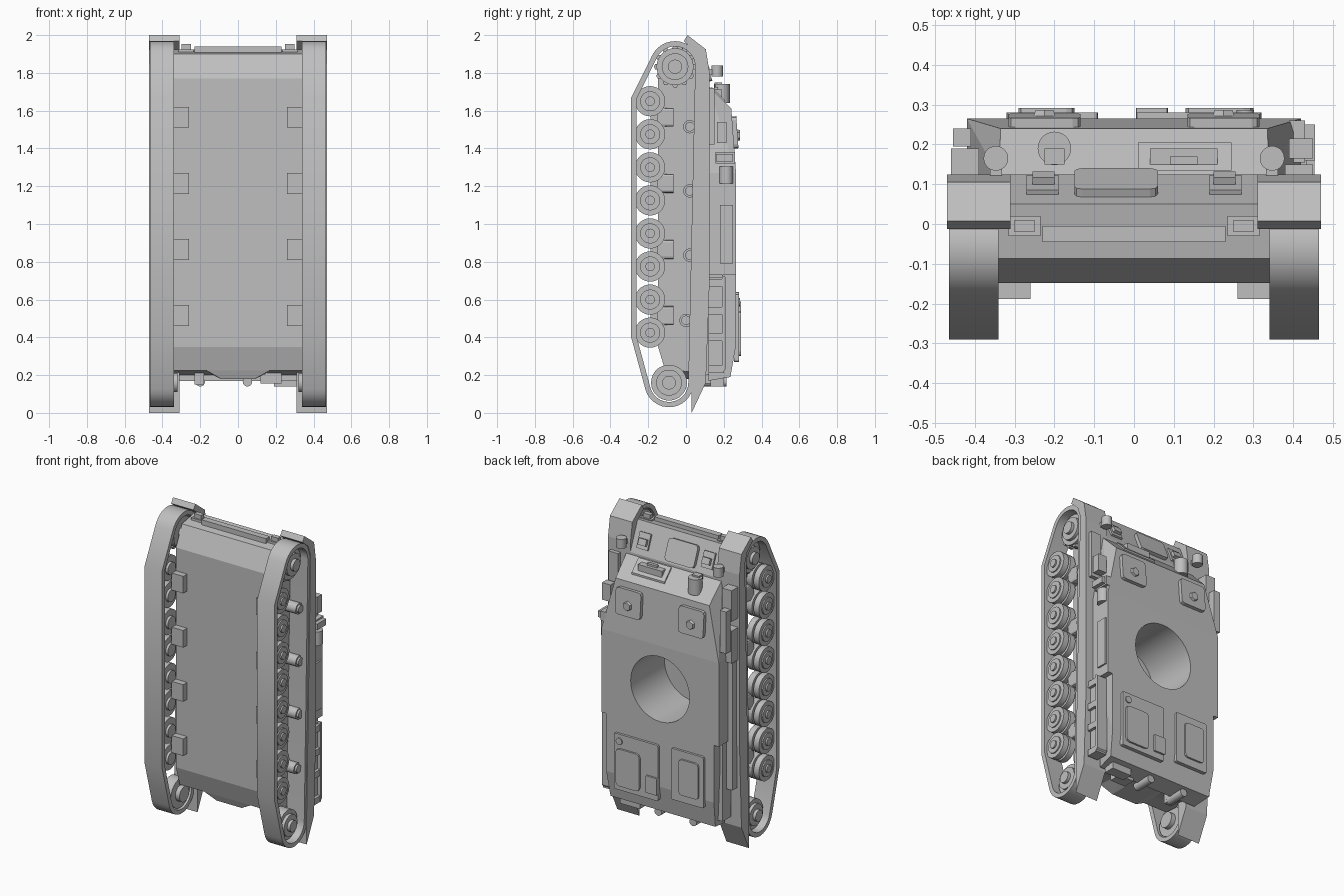
import bpy, bmesh, math
from mathutils import Vector, Matrix

cube = bpy.data.objects.get("Cube")
if cube:
    bpy.data.objects.remove(cube, do_unlink=True)

GREY = (0.52, 0.52, 0.52, 1)
mat = bpy.data.materials.new("plain grey")
mat.use_nodes = True
mat.diffuse_color = GREY
mat.node_tree.nodes["Principled BSDF"].inputs["Base Color"].default_value = GREY


def finish(name, bm, smooth=False):
    bmesh.ops.recalc_face_normals(bm, faces=bm.faces)
    me = bpy.data.meshes.new(name)
    bm.to_mesh(me)
    bm.free()
    ob = bpy.data.objects.new(name, me)
    bpy.context.scene.collection.objects.link(ob)
    me.materials.append(mat)
    if smooth:
        bpy.ops.object.select_all(action='DESELECT')
        ob.select_set(True)
        bpy.context.view_layer.objects.active = ob
        bpy.ops.object.shade_smooth_by_angle(angle=math.radians(35))
    return ob


def box(name, x, y, z, tilt=0, bevel=0):
    """Box from ranges on each axis, tilted about x."""
    bm = bmesh.new()
    size = [b - a for a, b in (x, y, z)]
    mid = Vector([(a + b) / 2 for a, b in (x, y, z)])
    bmesh.ops.create_cube(bm, size=1, matrix=Matrix.Diagonal((*size, 1)))
    if bevel:
        edges = [e for e in bm.edges if abs(e.verts[0].co.y - e.verts[1].co.y) > 1e-4]
        bmesh.ops.bevel(bm, geom=edges, offset=bevel, segments=2, affect='EDGES', profile=0.5)
    bm.transform(Matrix.Translation(mid) @ Matrix.Rotation(math.radians(tilt), 4, 'X'))
    return finish(name, bm)


def cyl(name, c, r, length, axis, r2=None, seg=28):
    bm = bmesh.new()
    bmesh.ops.create_cone(bm, cap_ends=True, segments=seg, radius1=r,
                          radius2=r if r2 is None else r2, depth=length)
    q = Vector((0, 0, 1)).rotation_difference(Vector(axis)).to_matrix().to_4x4()
    bm.transform(Matrix.Translation(c) @ q)
    return finish(name, bm, True)


def prism(name, pts, x0, x1, hole=None, smooth=False):
    """Extrude a side profile along x, optionally as a ring."""
    bm = bmesh.new()
    outer = [bm.verts.new((x0, y, z)) for y, z in pts]
    if hole:
        inner = [bm.verts.new((x0, y, z)) for y, z in hole]
        n = len(pts)
        faces = [bm.faces.new((outer[i], outer[(i + 1) % n], inner[(i + 1) % n], inner[i]))
                 for i in range(n)]
    else:
        faces = [bm.faces.new(outer)]
    ext = bmesh.ops.extrude_face_region(bm, geom=faces)["geom"]
    bmesh.ops.translate(bm, vec=(x1 - x0, 0, 0),
                        verts=[v for v in ext if isinstance(v, bmesh.types.BMVert)])
    return finish(name, bm, smooth)


def shell(name, pts):
    """Convex block from points mirrored across x."""
    bm = bmesh.new()
    for x, y, z in pts:
        for s in (-1, 1):
            bm.verts.new((s * x, y, z))
    bmesh.ops.convex_hull(bm, input=bm.verts)
    bmesh.ops.dissolve_limit(bm, angle_limit=0.01, verts=bm.verts, edges=bm.edges)
    return finish(name, bm)


def arc(y, z, r, a0, a1, n=14):
    angles = [math.radians(a0 + (a1 - a0) * i / n) for i in range(n + 1)]
    return [(y + r * math.cos(a), z + r * math.sin(a)) for a in angles]


def belt(t):
    return (arc(-0.058, 1.833, 0.135 - t, 0, 155) + [(-0.29 + t, 1.67 - t * 0.3), (-0.29 + t, 0.4 + t * 0.2)]
            + arc(-0.09, 0.16, 0.13 - t, 195, 360))


# Lower hull and superstructure, both opened by the turret ring
lower = prism("lower_hull", [(-0.148, 0.35), (-0.148, 1.77), (-0.087, 1.9), (0.05, 1.925),
                             (0.125, 1.74), (0.125, 0.2), (0, 0.22), (-0.11, 0.225)], -0.34, 0.34)
upper = shell("superstructure", [(0.335, 0.24, 1.61), (0.42, 0.265, 1.27), (0.42, 0.265, 0.73),
                                 (0.34, 0.12, 1.73), (0.42, 0.12, 1.27), (0.42, 0.12, 0.73)])
rear = shell("engine_deck", [(0.385, 0.265, 0.74), (0.385, 0.12, 0.74), (0.385, 0.265, 0.36),
                             (0.375, 0.235, 0.19), (0.36, 0.12, 0.17)])
cutter = cyl("ring_cutter", (0, 0.12, 0.99), 0.21, 0.4, (0, 1, 0), seg=48)
cutter.hide_render = True
cutter.hide_viewport = True
for ob in (lower, upper):
    mod = ob.modifiers.new("ring", 'BOOLEAN')
    mod.object = cutter
    mod.solver = 'EXACT'
shell("rear_tail", [(0.17, -0.108, 0.226), (0.09, -0.09, 0.18), (0.17, 0.12, 0.22), (0.09, 0.12, 0.18)])

# Nose and glacis fittings
box("nose_strip", (-0.23, 0.23), (-0.045, -0.005), (1.88, 1.94))
box("glacis_hatch", (-0.15, 0.06), (0.09, 0.115), (1.75, 1.89), 22, 0.02)
prism("front_visor", [(0.135, 1.727), (0.205, 1.657), (0.205, 1.64), (0.135, 1.64)], 0.01, 0.245)
box("visor_slot", (0.04, 0.21), (0.15, 0.19), (1.66, 1.712))
box("visor_block", (0.09, 0.16), (0.15, 0.17), (1.7, 1.725))
cyl("gun_mount", (-0.2, 0.19, 1.69), 0.042, 0.1, (0, 0, 1))
box("gun_sight", (-0.225, -0.175), (0.15, 0.19), (1.72, 1.75))

# Roof and engine hatches
cyl("deck_cap", (0.28, 0.277, 0.585), 0.022, 0.02, (0, 1, 0))
for name, x, z, top, b in (("left_deck_panel", (0.005, 0.32), (0.27, 0.63), 0.28, 0.01),
                           ("left_engine_hatch", (0.13, 0.3), (0.3, 0.54), 0.292, 0.025),
                           ("small_deck_hatch", (0.005, 0.085), (0.31, 0.42), 0.292, 0.005),
                           ("right_deck_panel", (-0.32, -0.09), (0.31, 0.64), 0.28, 0.01),
                           ("right_engine_hatch", (-0.29, -0.15), (0.36, 0.59), 0.292, 0.02)):
    box(name, x, (0.255, top), z, 0, b)

# Rear fittings
for x in (0.05, -0.2):
    cyl("rear_pipe", (x, 0.15, 0.165), 0.025, 0.13, (0, 1, 0))
box("rear_left_box", (0.12, 0.23), (0.06, 0.14), (0.155, 0.22))
box("rear_right_box", (-0.23, -0.18), (0.06, 0.14), (0.15, 0.22))
box("rear_locker", (0.19, 0.33), (0.13, 0.2), (0.14, 0.2))

# Left side launcher and stowage
box("launcher_board", (0.38, 0.45), (0.125, 0.15), (1.42, 1.72))
box("launcher_block", (0.39, 0.45), (0.165, 0.215), (1.43, 1.54))
box("launcher_bracket", (0.39, 0.43), (0.155, 0.26), (1.32, 1.38))
box("launcher_plate", (0.43, 0.455), (0.16, 0.25), (1.33, 1.37))
cyl("launcher_pot", (0.415, 0.213, 1.26), 0.036, 0.09, (0, 0, 1))
box("side_panel", (0.415, 0.43), (0.18, 0.25), (0.79, 1.1))
box("left_bin_core", (0.38, 0.435), (0.12, 0.2), (0.22, 0.72))
prism("left_bin_lid", [(0.19, 0.73), (0.208, 0.72), (0.208, 0.23), (0.19, 0.21)], 0.38, 0.455)
for z in (0.23, 0.4, 0.54, 0.69):
    box("left_bin_rib", (0.38, 0.454), (0.12, 0.2), (z - 0.02, z + 0.02))

# Right side tool boxes
box("tool_box_front", (-0.46, -0.39), (0.12, 0.19), (1.52, 1.72))
box("tool_box_rear", (-0.46, -0.39), (0.12, 0.19), (1.25, 1.46))
box("tool_handle", (-0.455, -0.41), (0.195, 0.24), (1.33, 1.6))
box("tool_rail", (-0.45, -0.41), (0.12, 0.17), (0.42, 1.24))
box("right_long_bin", (-0.405, -0.37), (0.12, 0.205), (0.22, 0.73))

fender = [(0.008, 2), (0.105, 1.925), (0.125, 1.8), (0.125, 0.7), (0.105, 0.16), (0.03, 0),
          (0.03, 0.2), (0.07, 1.85), (0.045, 1.92), (-0.012, 1.968)]

for s, side in ((1, "left"), (-1, "right")):
    def at(a, b):
        return tuple(sorted((s * a, s * b)))

    # Tracks and fenders
    prism(side + "_track", belt(0), *at(0.34, 0.465), hole=belt(0.028), smooth=True)
    prism(side + "_fender", fender, *at(0.31, 0.47))

    # Sprocket and idler
    for part, y, z, r in (("sprocket", -0.058, 1.833, 0.098), ("idler", -0.09, 0.16, 0.095)):
        cyl(f"{side}_{part}", (s * 0.385, y, z), r, 0.07, (1, 0, 0))
        cyl(f"{side}_{part}_ring", (s * 0.4, y, z), r * 0.72, 0.08, (1, 0, 0))
        cyl(f"{side}_{part}_hub", (s * 0.43, y, z), r * 0.38, 0.06, (1, 0, 0))
        cyl(f"{side}_{part}_axle", (s * 0.35, y, z), 0.05, 0.06, (1, 0, 0))
    for i in range(12):
        a = i * math.tau / 12
        cyl(side + "_sprocket_tooth", (s * 0.395, -0.058 + 0.097 * math.cos(a), 1.833 + 0.097 * math.sin(a)),
            0.016, 0.03, (1, 0, 0), seg=6)

    # Road wheels with hubs
    for i in range(8):
        z = 1.65 - 0.175 * i
        for x in (0.375, 0.425):
            cyl(side + "_road_wheel", (s * x, -0.19, z), 0.08, 0.038, (1, 0, 0))
        cyl(side + "_wheel_disc", (s * 0.432, -0.19, z), 0.053, 0.04, (1, 0, 0))
        cyl(side + "_wheel_hub", (s * 0.427, -0.19, z), 0.025, 0.07, (1, 0, 0))
        cyl(side + "_wheel_axle", (s * 0.38, -0.19, z), 0.04, 0.08, (1, 0, 0))

    # Suspension brackets, swing arms and return rollers
    for i in range(4):
        z = 1.565 - 0.35 * i
        box(side + "_bracket", at(0.26, 0.345), (-0.188, -0.1), (z - 0.055, z + 0.055))
        box(side + "_arm_mount", at(0.33, 0.38), (-0.15, -0.065), (z - 0.05, z + 0.05), 0, 0.012)
        for d in (-1, 1):
            box(side + "_swing_arm", at(0.34, 0.375), (-0.2, -0.1), (z + d * 0.05 - 0.02, z + d * 0.05 + 0.02), d * -35)
        ry, rz = (0.02, 1.515 - 0.34 * i) if i < 3 else (0, 0.49)
        cyl(side + "_return_roller", (s * 0.38, ry, rz), 0.035, 0.085, (1, 0, 0))
        cyl(side + "_roller_cap", (s * 0.405, ry, rz), 0.025, 0.06, (1, 0, 0))

    # Front lamps, tow brackets and glacis lights
    cyl(side + "_lamp", (s * 0.347, 0.165, 1.81), 0.031, 0.06, (0, 0, 1))
    box(side + "_lamp_stand", at(0.332, 0.362), (0.12, 0.165), (1.79, 1.82))
    box(side + "_tow_bracket", at(0.235, 0.315), (-0.03, 0.02), (1.9, 1.925))
    box(side + "_tow_lug", at(0.25, 0.3), (-0.02, 0.01), (1.92, 1.952))
    box(side + "_glacis_plate", at(0.19, 0.27), (0.08, 0.105), (1.77, 1.87), 22)
    box(side + "_glacis_light", at(0.2, 0.255), (0.095, 0.125), (1.8, 1.84), 22)

    # Crew hatches with periscopes
    box(side + "_crew_hatch", at(0.135, 0.315), (0.243, 0.272), (1.4, 1.57), 4, 0.02)
    cyl(side + "_periscope", (s * 0.225, 0.272, 1.47), 0.036, 0.03, (0, 1, 0), r2=0.026, seg=6)
